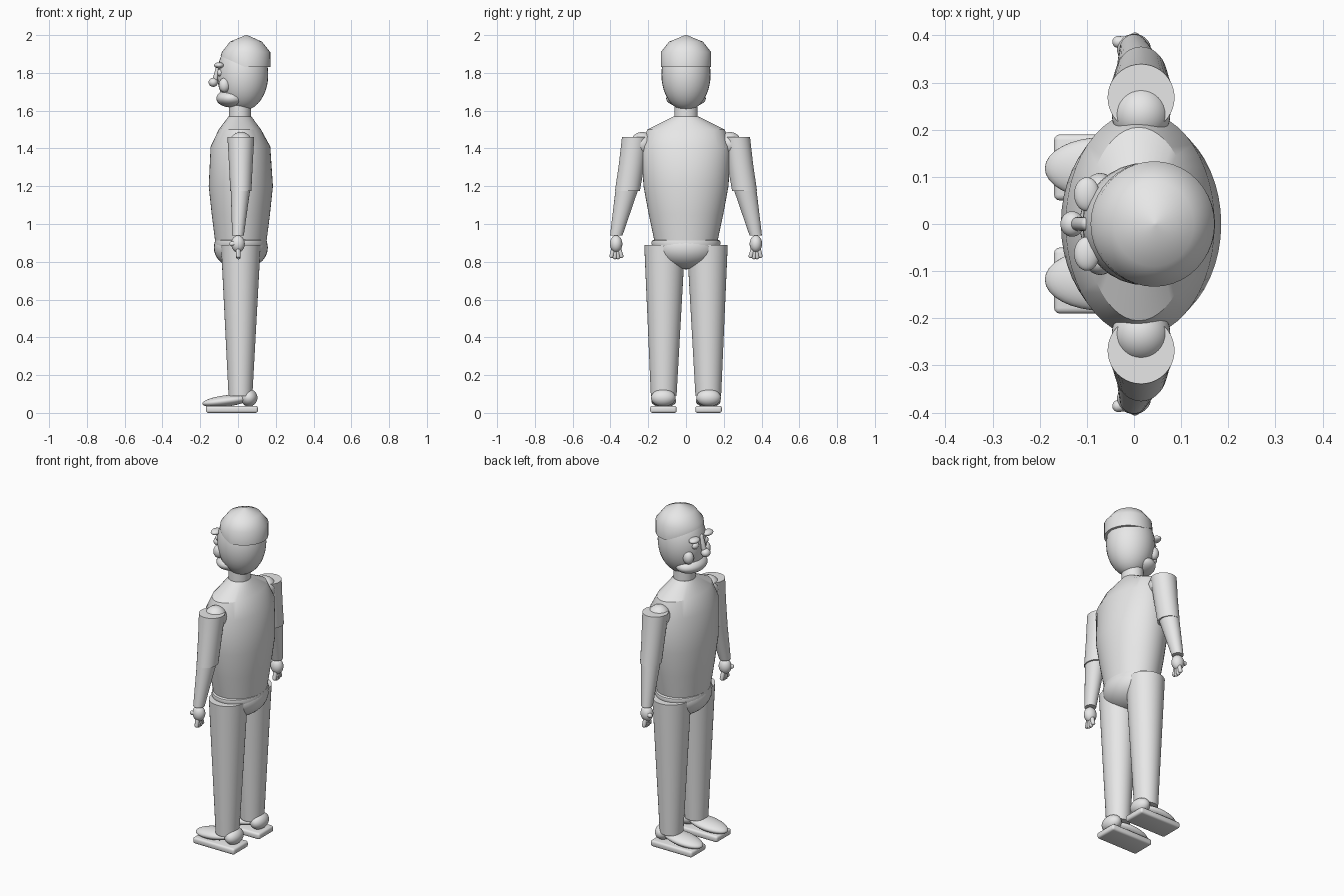
import bpy, bmesh, math
from mathutils import Vector

cube = bpy.data.objects.get("Cube")
if cube:
    bpy.data.objects.remove(cube, do_unlink=True)

GREY = (0.8, 0.8, 0.8, 1.0)
grey = bpy.data.materials.new("plain_grey")
grey.use_nodes = True
grey.diffuse_color = GREY
next(n for n in grey.node_tree.nodes
     if n.type == 'BSDF_PRINCIPLED').inputs["Base Color"].default_value = GREY


def finish(name, bm, angle=30):
    bmesh.ops.recalc_face_normals(bm, faces=bm.faces)
    mesh = bpy.data.meshes.new(name)
    bm.to_mesh(mesh)
    bm.free()
    mesh.materials.append(grey)
    ob = bpy.data.objects.new(name, mesh)
    bpy.context.collection.objects.link(ob)
    bpy.ops.object.select_all(action='DESELECT')
    ob.select_set(True)
    bpy.context.view_layer.objects.active = ob
    bpy.ops.object.shade_smooth_by_angle(angle=math.radians(angle))
    return ob


def loft(name, rings, sides=40, angle=30, shape=None):
    """Stack of horizontal ellipses: (z, centre x, centre y, radius x, radius y)."""
    bm = bmesh.new()
    loops = []
    for z, cx, cy, rx, ry in rings:
        turns = [2 * math.pi * i / sides for i in range(sides)]
        loops.append([bm.verts.new((cx + rx * math.cos(t), cy + ry * math.sin(t), z))
                      for t in turns])
    for low, high in zip(loops, loops[1:]):
        for i in range(sides):
            j = (i + 1) % sides
            bm.faces.new((low[i], low[j], high[j], high[i]))
    bm.faces.new(loops[0][::-1])
    bm.faces.new(loops[-1])
    if shape:
        for v in loops[0]:
            shape(v.co)
    return finish(name, bm, angle)


def ball(name, centre, radii, tilt=0):
    bm = bmesh.new()
    bmesh.ops.create_uvsphere(bm, u_segments=32, v_segments=20, radius=1)
    bmesh.ops.scale(bm, vec=radii, verts=bm.verts)
    ob = finish(name, bm, 60)
    ob.location = centre
    ob.rotation_euler.y = tilt
    return ob


def capsule(name, start, end, radius):
    """Rounded rod between two points."""
    a, b = Vector(start), Vector(end)
    bm = bmesh.new()
    bmesh.ops.create_uvsphere(bm, u_segments=16, v_segments=12, radius=radius)
    half = (b - a).length / 2
    for v in bm.verts:
        v.co.z += half if v.co.z > 0.0001 else -half
    ob = finish(name, bm, 60)
    ob.location = (a + b) / 2
    ob.rotation_euler = (b - a).to_track_quat('Z', 'Y').to_euler()
    return ob


def rounded_box(name, centre, size, bevel):
    bm = bmesh.new()
    bmesh.ops.create_cube(bm, size=1)
    bmesh.ops.scale(bm, vec=size, verts=bm.verts)
    bmesh.ops.bevel(bm, geom=bm.edges[:], offset=bevel, segments=3,
                    profile=0.5, affect='EDGES')
    ob = finish(name, bm, 40)
    ob.location = centre
    return ob


# Torso, neck and hips
loft("torso", [
    (0.90, 0.015, 0, 0.135, 0.165),
    (1.05, 0.015, 0, 0.154, 0.197),
    (1.20, 0.015, 0, 0.170, 0.225),
    (1.41, 0.013, 0, 0.158, 0.238),
    (1.50, 0.010, 0, 0.112, 0.205),
    (1.57, 0.010, 0, 0.060, 0.064)], 48, 25)
loft("neck", [(1.55, 0.01, 0, 0.058, 0.062), (1.66, 0.01, 0, 0.058, 0.062)])
ball("hips", (0.015, 0, 0.875), (0.143, 0.175, 0.115))
loft("waistband", [
    (0.875, 0.015, 0, 0.138, 0.172),
    (0.895, 0.015, 0, 0.140, 0.184),
    (0.912, 0.015, 0, 0.137, 0.180),
    (0.917, 0.015, 0, 0.128, 0.168)], 48, 50)

# Head and cap, whose rim lifts over the forehead
ball("head", (0.025, 0, 1.79), (0.135, 0.13, 0.19))


def lift_rim(co):
    co.z += max(0, 0.45 * (0.04 - co.x))


loft("cap", [
    (1.83, 0.04, 0, 0.132, 0.132),
    (1.91, 0.043, 0, 0.128, 0.133),
    (1.965, 0.042, 0, 0.085, 0.090),
    (2.00, 0.045, 0, 0.004, 0.004)], 40, 45, lift_rim)

# Centre of the face
ball("jaw", (-0.035, 0, 1.665), (0.080, 0.105, 0.048))
capsule("nose_bridge", (-0.098, 0, 1.84), (-0.122, 0, 1.76), 0.015)
ball("nose_tip", (-0.131, 0, 1.75), (0.025, 0.027, 0.024))

for side, s in (("left", -1), ("right", 1)):
    # Paired face parts
    ball(side + "_eyebrow", (-0.100, s * 0.063, 1.84), (0.027, 0.036, 0.016))
    ball(side + "_eye", (-0.092, s * 0.045, 1.80), (0.020, 0.024, 0.020))
    ball(side + "_cheek", (-0.072, s * 0.080, 1.735), (0.030, 0.028, 0.038))

    # Arm
    ball(side + "_shoulder", (0.015, s * 0.232, 1.425), (0.062, 0.062, 0.062))
    loft(side + "_upper_arm", [
        (1.175, 0.015, s * 0.310, 0.056, 0.066),
        (1.32, 0.015, s * 0.287, 0.063, 0.068),
        (1.46, 0.015, s * 0.268, 0.071, 0.071)])
    loft(side + "_forearm", [
        (0.94, 0.000, s * 0.369, 0.031, 0.033),
        (1.20, 0.014, s * 0.309, 0.053, 0.062)])

    # Hand
    ball(side + "_palm", (0.000, s * 0.370, 0.895), (0.036, 0.033, 0.045))
    capsule(side + "_thumb", (0.0, s * 0.382, 0.90), (-0.033, s * 0.386, 0.895), 0.013)
    for i in range(4):
        y = s * (0.343 + 0.017 * i)
        tip = 0.825 + 0.006 * (i in (0, 3))
        capsule(f"{side}_finger_{i + 1}", (0, s * 0.37 * 0.5 + y * 0.5, 0.875),
                (0.002, y, tip), 0.012)

    # Leg
    loft(side + "_leg", [
        (0.09, 0.013, s * 0.118, 0.063, 0.068),
        (0.89, 0.015, s * 0.113, 0.105, 0.108)])

    # Shoe
    rounded_box(side + "_sole", (-0.032, s * 0.120, 0.0185), (0.275, 0.140, 0.037), 0.012)
    ball(side + "_shoe_upper", (-0.065, s * 0.118, 0.063), (0.125, 0.066, 0.030), -0.12)
    ball(side + "_heel", (0.058, s * 0.120, 0.080), (0.045, 0.065, 0.046))
